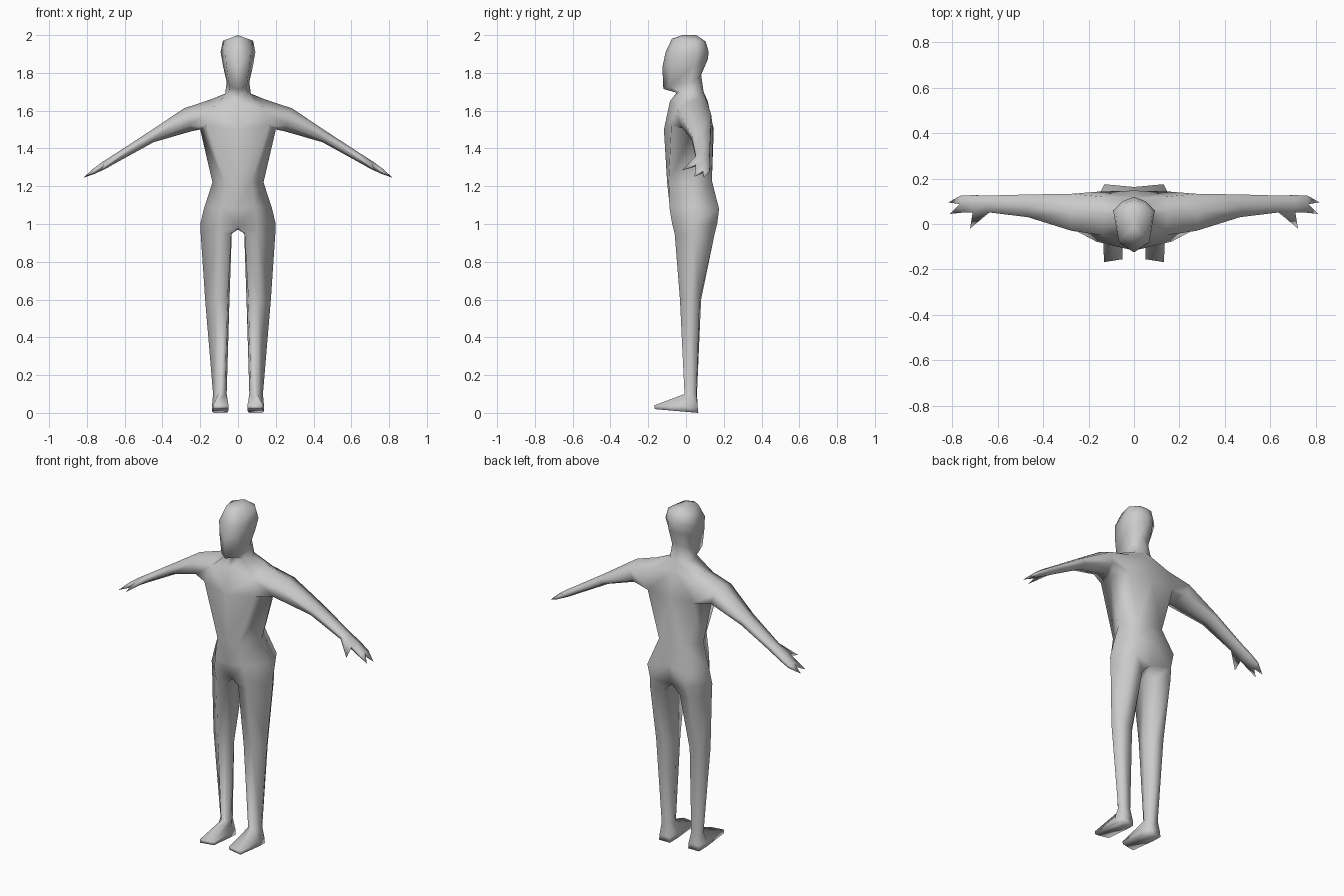
import bpy, bmesh
from mathutils import Vector

grey = bpy.data.materials.new("plain grey")
grey.diffuse_color = (0.6, 0.6, 0.6, 1)

bm = bmesh.new()


def ring(points):
    return [bm.verts.new(p) for p in points]


def bridge(a, b, closed=False, skip=()):
    n = len(a)
    for i in range(n if closed else n - 1):
        if i not in skip:
            j = (i + 1) % n
            bm.faces.new((a[i], a[j], b[j], b[i]))


def cone(base, tip):
    t = bm.verts.new(tip)
    for i in range(len(base)):
        bm.faces.new((base[i], base[(i + 1) % len(base)], t))


# Torso half sections: front centre, front side, side, back side, back centre
torso = [ring(r) for r in (
    [(0, -.06, .985), (.1, -.075, 1.01), (.2, .04, 1.0), (.12, .165, 1.0), (0, .135, .98)],
    [(0, -.085, 1.08), (.09, -.088, 1.09), (.178, .04, 1.09), (.13, .175, 1.08), (0, .163, 1.1)],
    [(0, -.1, 1.22), (.07, -.092, 1.22), (.135, .03, 1.22), (.08, .137, 1.23), (0, .125, 1.24)],
    [(0, -.117, 1.5), (.165, -.078, 1.52), (.2, .04, 1.5), (.15, .143, 1.5), (0, .147, 1.5)],
    [(0, -.085, 1.65), (.14, -.05, 1.61), (.15, .05, 1.657), (.14, .12, 1.62), (0, .115, 1.65)],
)]
for i in range(3):
    bridge(torso[i], torso[i + 1])
chest, shoulder = torso[3], torso[4]
bridge(chest, shoulder, skip=(1, 2))      # gap left for the arm

# Neck and head
head = [shoulder] + [ring(r) for r in (
    [(0, -.05, 1.695), (.05, -.03, 1.695), (.068, .03, 1.69), (.05, .08, 1.69), (0, .093, 1.7)],
    [(0, -.12, 1.715), (.045, -.09, 1.725), (.06, .02, 1.75), (.045, .065, 1.77), (0, .08, 1.79)],
    [(0, -.125, 1.83), (.062, -.085, 1.84), (.08, .045, 1.84), (.05, .09, 1.86), (0, .115, 1.87)],
    [(0, -.108, 1.91), (.067, -.08, 1.91), (.092, .06, 1.91), (.05, .1, 1.92), (0, .12, 1.91)],
    [(0, -.075, 1.98), (.045, -.05, 1.983), (.08, .05, 1.97), (.045, .09, 1.97), (0, .105, 1.965)],
)]
for a, b in zip(head, head[1:]):
    bridge(a, b)
crown = [bm.verts.new((0, -.02, 2)), bm.verts.new((0, .055, 2))]
top = head[-1]
bm.faces.new((top[0], top[1], crown[0]))
bm.faces.new((top[1], top[2], crown[1], crown[0]))
bm.faces.new((top[2], top[3], crown[1]))
bm.faces.new((top[3], top[4], crown[1]))

# Leg and foot, continuing from the hip section
crotch = bm.verts.new((0, .04, .97))
leg = [torso[0] + [crotch]] + [ring(r) for r in (
    [(.035, -.05, .95), (.1, -.06, .95), (.197, .04, .94), (.13, .15, .94), (.05, .13, .93), (.033, .04, .95)],
    [(.055, -.026, .6), (.11, -.032, .6), (.174, .02, .6), (.145, .072, .6), (.08, .08, .6), (.046, .03, .57)],
    [(.07, -.005, .1), (.105, -.008, .1), (.132, .025, .1), (.12, .055, .1), (.075, .058, .1), (.06, .025, .1)],
    [(.05, -.155, .04), (.132, -.168, .04), (.138, 0, .035), (.13, .062, .03), (.06, .062, .03), (.052, 0, .035)],
    [(.05, -.152, .022), (.132, -.165, .02), (.138, 0, .008), (.13, .065, 0), (.06, .065, 0), (.052, 0, .008)],
)]
for a, b in zip(leg, leg[1:]):
    bridge(a, b, True)
bm.faces.new(leg[-1])


# Arm sections: front low, low, back low, back high, high, front high
def arm_ring(x, z, front, back, thick, up):
    up = Vector((up[0], 0, up[1])).normalized() * thick
    mid = Vector((x, (front + back) / 2, z))
    half = Vector((0, (back - front) / 2, 0))
    return ring([mid + half * s + up * u for s, u in
                 ((-1, -.5), (0, -1), (1, -.5), (1, .5), (0, 1), (-1, .5))])


arm = [[chest[1], chest[2], chest[3], shoulder[3], shoulder[2], shoulder[1]],
       arm_ring(.265, 1.552, -.03, .133, .064, (.3, .95)),
       arm_ring(.46, 1.46, .03, .13, .03, (.45, .9)),
       arm_ring(.64, 1.352, .052, .125, .022, (.5, .86)),
       arm_ring(.705, 1.313, .052, .127, .02, (.5, .86)),
       arm_ring(.76, 1.28, .05, .125, .014, (.5, .86))]
for i, (a, b) in enumerate(zip(arm, arm[1:])):
    bridge(a, b, True, skip=(5,) if i == 3 else ())

# Thumb and fingers
w, k, e = arm[3], arm[4], arm[5]
cone([w[5], w[0], k[0], k[5]], (.722, -.02, 1.285))
cone([e[0], e[1], e[4], e[5]], (.812, .044, 1.25))
cone([e[1], e[2], e[3], e[4]], (.818, .095, 1.245))

bmesh.ops.recalc_face_normals(bm, faces=bm.faces)
for f in bm.faces:
    f.smooth = True
mesh = bpy.data.meshes.new("human_body")
bm.to_mesh(mesh)
bm.free()
mesh.materials.append(grey)
body = bpy.data.objects.new("human_body", mesh)
bpy.context.collection.objects.link(body)
mirror = body.modifiers.new("mirror", 'MIRROR')
mirror.use_clip = True
mirror.merge_threshold = 0.0005
